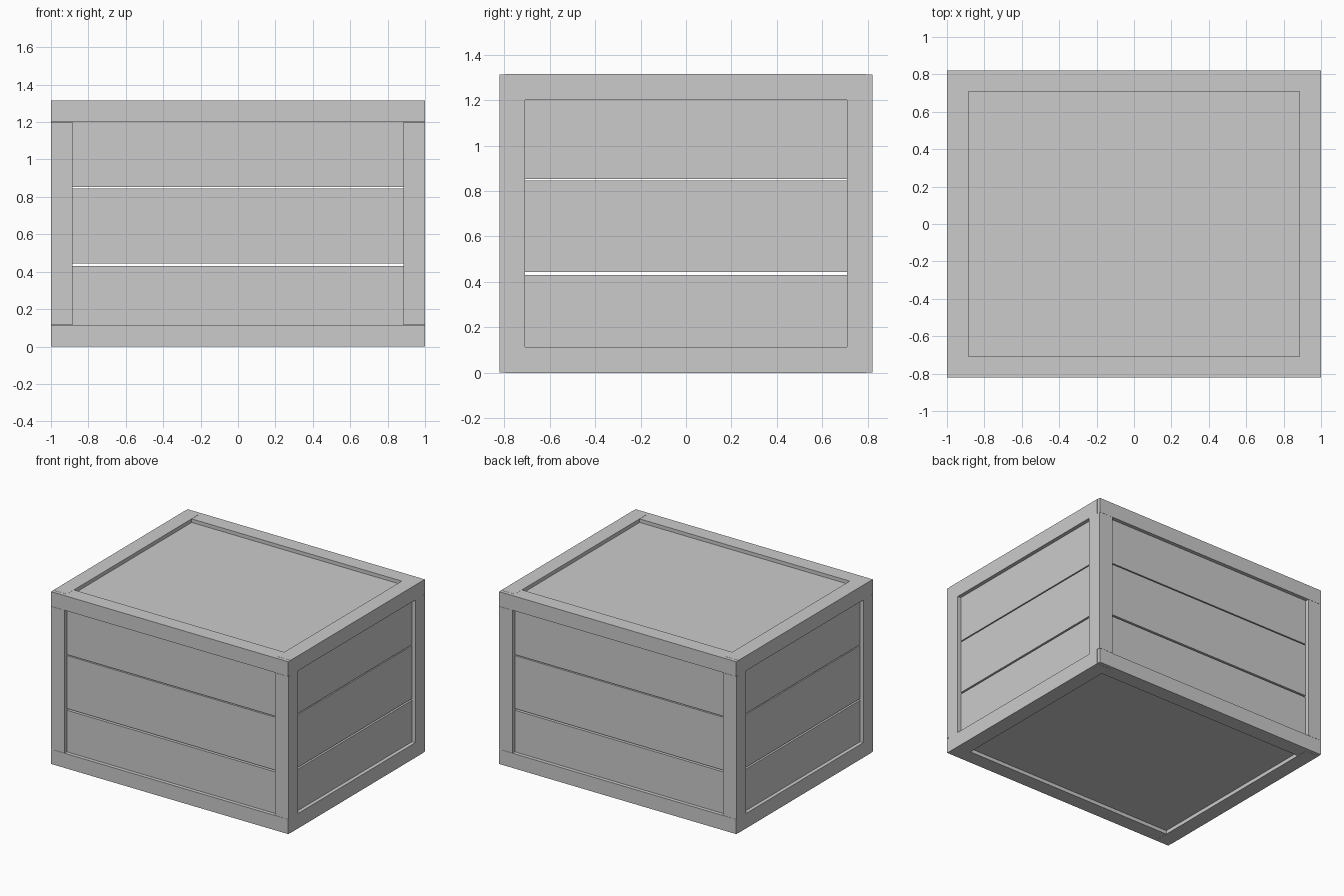
import bpy, bmesh
from mathutils import Vector

if "Cube" in bpy.data.objects:
    bpy.data.objects.remove(bpy.data.objects["Cube"])

X, Y, H = 1.0, 0.822, 1.315   # half width, half depth, height
B = 0.114                     # beam thickness
INSET, T = 0.028, 0.04        # panel recess and thickness
E = 0.001                     # hairline offset where beams overlap


def box(name, lo, hi):
    lo, hi = Vector(lo), Vector(hi)
    mesh = bpy.data.meshes.new(name)
    bm = bmesh.new()
    bmesh.ops.create_cube(bm, size=1)
    for v in bm.verts:
        v.co = Vector([(a + b) / 2 + c * (b - a) for a, b, c in zip(lo, hi, v.co)])
    bm.to_mesh(mesh)
    bm.free()
    obj = bpy.data.objects.new(name, mesh)
    bpy.context.collection.objects.link(obj)
    return obj


def span(s, outer, inner):
    """Ordered interval between two distances on side s."""
    return sorted((s * outer, s * inner))


# Top and bottom rails: long ones front and back, side ones lapped over them
for level, z0, z1 in (("bottom", 0, B), ("top", H - B, H)):
    for s, side in ((-1, "front"), (1, "back")):
        y0, y1 = span(s, Y, Y - B)
        box(f"{level}_{side}_rail", (-X + E, y0, z0 + E), (X - E, y1, z1 - E))
    for s, side in ((-1, "left"), (1, "right")):
        x0, x1 = span(s, X, X - B)
        box(f"{level}_{side}_rail", (x0, -0.795, z0), (x1, 0.795, z1))

# Corner posts
for sx in (-1, 1):
    for sy in (-1, 1):
        x0, x1 = span(sx, X, X - B)
        y0, y1 = span(sy, Y, Y - B)
        box("corner_post", (x0, y0, B), (x1, y1, H - B))

# Three planks per wall with narrow see-through gaps
for i, (z0, z1) in enumerate(((0.04, 0.43), (0.443, 0.846), (0.854, 1.275))):
    for s in (-1, 1):
        y0, y1 = span(s, Y - INSET, Y - INSET - T)
        box(f"long_wall_plank_{i}", (-X + 0.05, y0, z0), (X - 0.05, y1, z1))
        x0, x1 = span(s, X - INSET, X - INSET - T)
        box(f"side_wall_plank_{i}", (x0, -Y + 0.05, z0), (x1, Y - 0.05, z1))

# Lid and floor panels, recessed inside the rails
for name, z0, z1 in (("floor_panel", INSET, INSET + T), ("lid_panel", H - INSET - T, H - INSET)):
    box(name, (-X + 0.05, -Y + 0.05, z0), (X - 0.05, Y - 0.05, z1))
